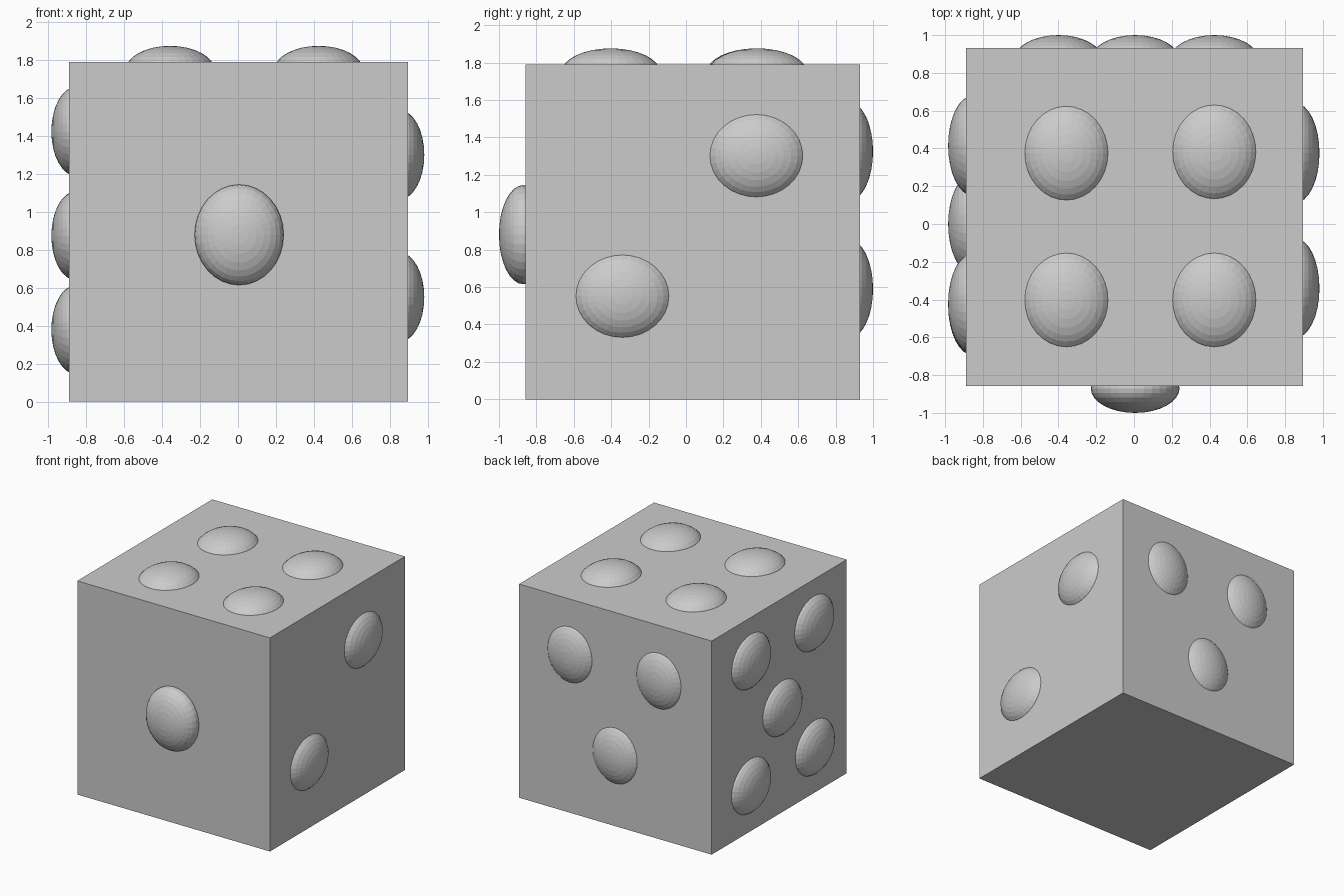
import bpy
from math import pi

if "Cube" in bpy.data.objects:
    bpy.data.objects.remove(bpy.data.objects["Cube"])

SHORT, LONG, DEPTH = 0.235, 0.265, 0.13  # pip half sizes

# die body
bpy.ops.mesh.primitive_cube_add(size=1, location=(0.003, 0.037, 0.895))
body = bpy.context.object
body.name = "die_body"
body.scale = (1.786, 1.788, 1.79)


def pip(name, centre, rotation):
    """Flattened sphere whose pole points out of its face."""
    bpy.ops.mesh.primitive_uv_sphere_add(segments=32, ring_count=16, radius=1,
                                         location=centre, rotation=rotation)
    ob = bpy.context.object
    ob.name = name
    ob.scale = (SHORT, LONG, DEPTH)


# front: one pip
pip("front_pip", (0.006, -0.87, 0.88), (pi / 2, 0, 0))

# right: two pips
for i, (y, z) in enumerate([(0.376, 1.302), (-0.34, 0.551)]):
    pip(f"right_pip_{i + 1}", (0.852, y, z), (0, pi / 2, 0))

# back: three pips
for i, (x, z) in enumerate([(-0.40, 1.325), (0.425, 1.325), (0.006, 0.59)]):
    pip(f"back_pip_{i + 1}", (x, 0.87, z), (-pi / 2, 0, 0))

# top: four pips
for i, (x, y) in enumerate([(-0.358, 0.375), (0.425, 0.382),
                            (-0.358, -0.402), (0.425, -0.402)]):
    pip(f"top_pip_{i + 1}", (x, y, 1.746), (0, 0, 0))

# left: five pips
for i, (y, z) in enumerate([(0.415, 1.425), (-0.42, 1.425), (0.0, 0.875),
                            (0.415, 0.38), (-0.43, 0.38)]):
    pip(f"left_pip_{i + 1}", (-0.854, y, z), (0, -pi / 2, 0))
